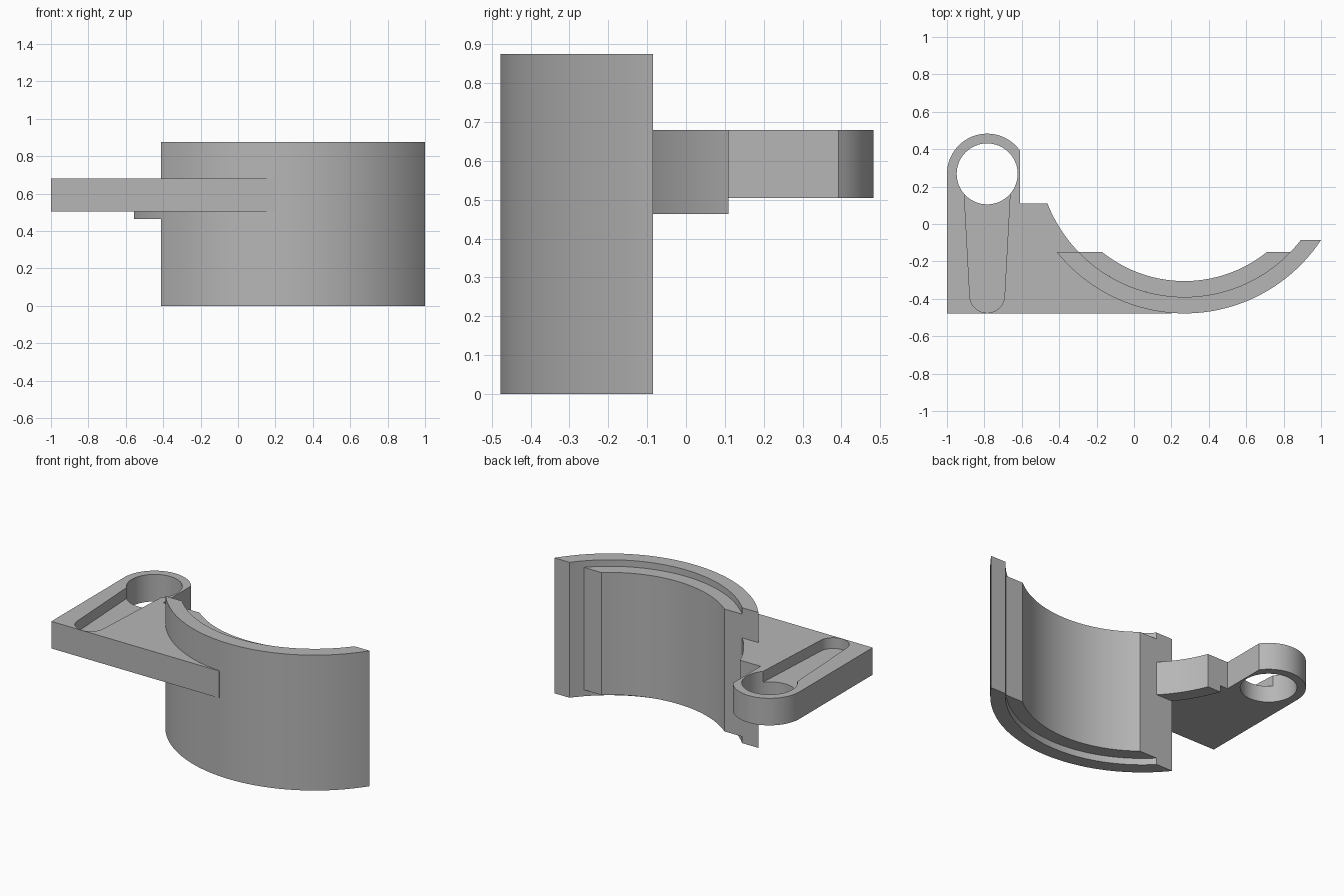
import bpy
import bmesh
from math import asin, cos, sin, pi, radians, sqrt

cube = bpy.data.objects.get("Cube")
if cube:
    bpy.data.objects.remove(cube, do_unlink=True)

grey = bpy.data.materials.new("plain grey")
grey.use_nodes = True
grey.diffuse_color = (0.47, 0.47, 0.47, 1)
grey.node_tree.nodes["Principled BSDF"].inputs["Base Color"].default_value = grey.diffuse_color

# Shared dimensions: shell axis and radii, eye of the arm
CX, CY = 0.27, 0.397
R_OUT, R_MID, R_IN = 0.875, 0.787, 0.702
EYE_X, EYE_Y, EYE_R, HOLE_R = -0.785, 0.268, 0.215, 0.163
HEIGHT, STEP = 0.875, 0.042
ARM_LOW, ARM_TOP = 0.505, 0.68
FRONT, END_LEFT, END_RIGHT, TAB_END = -0.478, -0.15, -0.085, 0.11


def arc(cx, cy, r, a0, a1, n):
    return [(cx + r * cos(a0 + (a1 - a0) * i / n), cy + r * sin(a0 + (a1 - a0) * i / n))
            for i in range(n + 1)]


def shell_arc(r, y_left, y_right, n=64):
    """Arc of the shell running from its left-hand cut to its right-hand cut."""
    return arc(CX, CY, r, pi - asin((y_left - CY) / r), 2 * pi + asin((y_right - CY) / r), n)


def prism(name, outline, z0, z1):
    bm = bmesh.new()
    face = bm.faces.new([bm.verts.new((x, y, z0)) for x, y in outline])
    top = bmesh.ops.extrude_face_region(bm, geom=[face])["geom"]
    bmesh.ops.translate(bm, vec=(0, 0, z1 - z0),
                        verts=[v for v in top if isinstance(v, bmesh.types.BMVert)])
    bmesh.ops.recalc_face_normals(bm, faces=bm.faces)
    mesh = bpy.data.meshes.new(name)
    bm.to_mesh(mesh)
    bm.free()
    mesh.materials.append(grey)
    obj = bpy.data.objects.new(name, mesh)
    bpy.context.collection.objects.link(obj)
    return obj


def activate(obj):
    bpy.ops.object.select_all(action="DESELECT")
    obj.select_set(True)
    bpy.context.view_layer.objects.active = obj


def cut(obj, cutter):
    cutter.hide_render = True
    mod = obj.modifiers.new("cut", "BOOLEAN")
    mod.operation, mod.solver, mod.object = "DIFFERENCE", "EXACT", cutter
    activate(obj)
    bpy.ops.object.modifier_apply(modifier=mod.name)
    bpy.data.objects.remove(cutter, do_unlink=True)


# Curved shell: tall outer wall and a slightly shorter inner lining
outer_wall = prism("outer_wall", shell_arc(R_OUT, END_LEFT, END_RIGHT)
                   + shell_arc(R_MID, END_LEFT, END_RIGHT)[::-1], 0, HEIGHT)
inner_lining = prism("inner_lining", shell_arc(R_MID, END_LEFT, END_LEFT)
                     + shell_arc(R_IN, END_LEFT, END_LEFT)[::-1], STEP, HEIGHT - STEP)

# Tab continuing the outer wall beneath the arm
tab = prism("tab", shell_arc(R_OUT, TAB_END, -0.2, 64)[:24]
            + shell_arc(R_MID, TAB_END, -0.2, 64)[:24][::-1], 0.463, ARM_TOP)

# Flat arm with a rounded eye, its right side trimmed straight
trim_x = -0.61
trim_angle = asin(sqrt(EYE_R ** 2 - (trim_x - EYE_X) ** 2) / EYE_R)
arm_outline = [(-1, FRONT), (0.2, FRONT)]
arm_outline += shell_arc(R_MID, TAB_END, END_RIGHT)[:34][::-1]
arm_outline += [(trim_x, TAB_END)]
arm_outline += arc(EYE_X, EYE_Y, EYE_R, trim_angle, pi, 32)
arm = prism("arm", arm_outline, ARM_LOW, ARM_TOP)

# Through hole in the eye, then the tapered recess leading to the front
cut(arm, prism("hole_cutter", arc(EYE_X, EYE_Y, HOLE_R, 0, 2 * pi, 64)[:-1], 0.4, 0.8))
slot_outline = [(EYE_X + 0.128, EYE_Y), (EYE_X - 0.128, EYE_Y)]
slot_outline += arc(EYE_X, -0.382, 0.093, pi, 2 * pi, 24)
cut(arm, prism("slot_cutter", slot_outline, ARM_TOP - 0.07, 0.8))

for part in (outer_wall, inner_lining, tab, arm):
    activate(part)
    bpy.ops.object.shade_smooth_by_angle(angle=radians(25))
